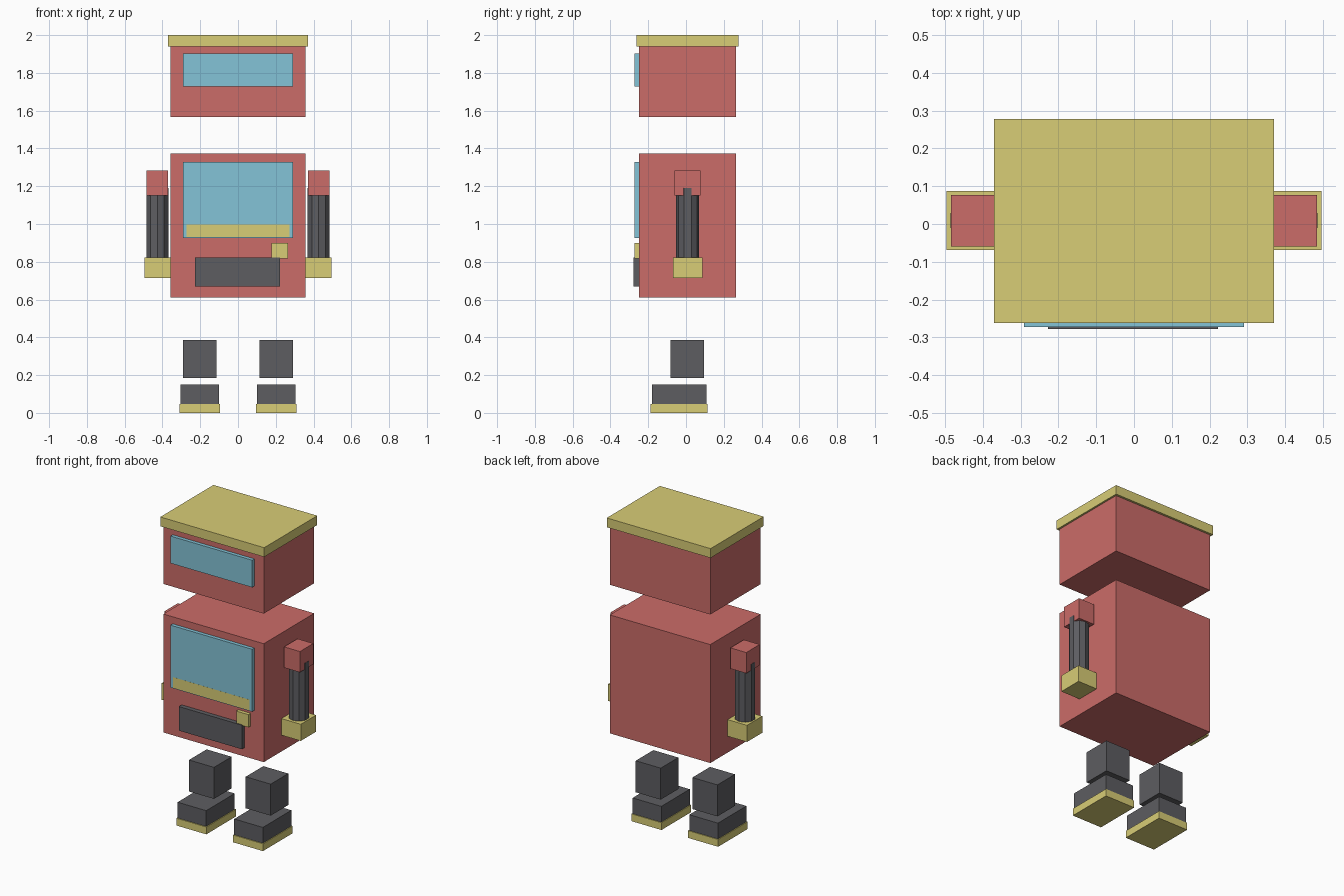
import bpy, math

if "Cube" in bpy.data.objects:
    bpy.data.objects.remove(bpy.data.objects["Cube"])

def mat(name, rgb):
    m = bpy.data.materials.new(name)
    m.diffuse_color = (*rgb, 1)
    m.use_nodes = True
    m.node_tree.nodes["Principled BSDF"].inputs["Base Color"].default_value = m.diffuse_color
    return m

RED = mat("red", (0.60, 0.15, 0.14))
YELLOW = mat("yellow", (0.69, 0.61, 0.18))
BLUE = mat("blue", (0.23, 0.55, 0.68))
DARK = mat("dark_grey", (0.11, 0.11, 0.12))

def finish(name, material):
    o = bpy.context.object
    o.name = name
    o.data.materials.append(material)
    return o

def box(name, x, y, z, material):
    """Box given by its (min, max) range on each axis."""
    r = (x, y, z)
    bpy.ops.mesh.primitive_cube_add(size=1, location=[(a + b) / 2 for a, b in r])
    o = finish(name, material)
    o.scale = [b - a for a, b in r]
    bpy.ops.object.transform_apply(location=False, rotation=False, scale=True)

BODY_Y = (-0.249, 0.264)
FRONT = -0.24  # face details sink slightly into the body

# Head
box("head", (-0.358, 0.358), BODY_Y, (1.567, 1.94), RED)
box("head_cap", (-0.37, 0.37), (-0.262, 0.278), (1.94, 2.0), YELLOW)
box("visor", (-0.291, 0.291), (-0.272, FRONT), (1.727, 1.902), BLUE)

# Torso with its front details
box("torso", (-0.358, 0.358), BODY_Y, (0.61, 1.373), RED)
box("chest_screen", (-0.291, 0.291), (-0.272, FRONT), (0.926, 1.328), BLUE)
box("screen_strip", (-0.272, 0.272), (-0.2725, FRONT), (0.93, 0.998), YELLOW)
box("button", (0.178, 0.265), (-0.272, FRONT), (0.818, 0.90), YELLOW)
box("belly_panel", (-0.227, 0.222), (-0.278, FRONT), (0.668, 0.823), DARK)

# Arms and legs on both sides
for side, s in (("right", 1), ("left", -1)):
    def limb(part, cx, hx, y, z, material):
        box(f"{side}_{part}", (s * cx - hx, s * cx + hx), y, z, material)

    limb("shoulder", 0.427, 0.0565, (-0.06, 0.077), (1.15, 1.284), RED)
    bpy.ops.mesh.primitive_cylinder_add(vertices=10, radius=0.061, depth=0.40,
                                        location=(s * 0.427, 0.009, 0.99))
    finish(f"{side}_arm", DARK)
    limb("hand", 0.427, 0.069, (-0.069, 0.087), (0.715, 0.822), YELLOW)

    limb("leg", 0.202, 0.089, (-0.083, 0.096), (0.184, 0.387), DARK)
    limb("foot", 0.202, 0.102, (-0.181, 0.109), (0.047, 0.149), DARK)
    limb("sole", 0.202, 0.107, (-0.187, 0.114), (0.0, 0.047), YELLOW)

# Turn each arm so a flat side faces outwards
for side in ("right", "left"):
    arm = bpy.data.objects[f"{side}_arm"]
    # cylinder vertices start on the y axis, which already puts flats on x
    arm.rotation_euler.z = math.radians(0)
